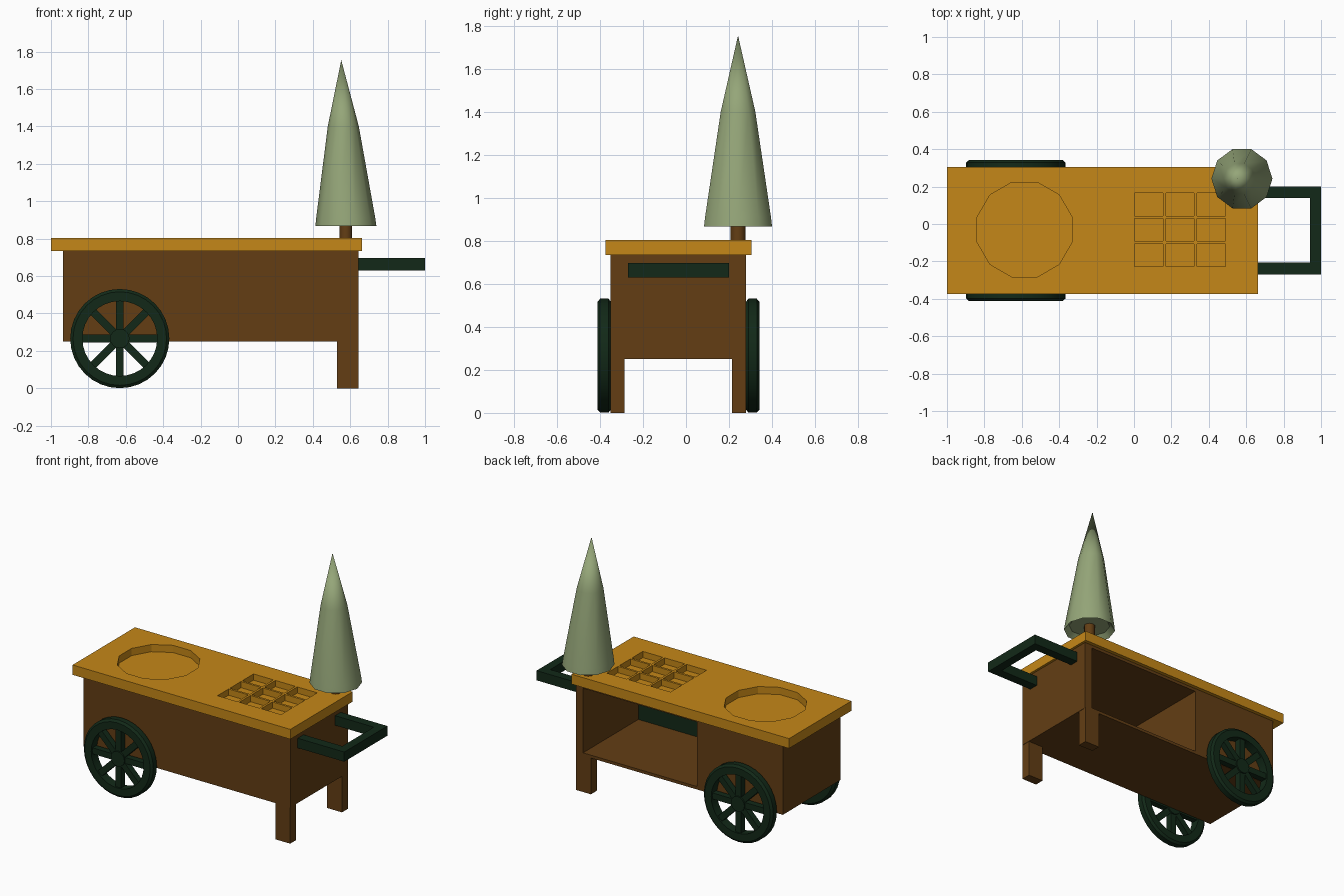
import bpy, bmesh, math
from mathutils import Matrix, Vector

if "Cube" in bpy.data.objects:
    bpy.data.objects.remove(bpy.data.objects["Cube"])


def material(name, rgb):
    m = bpy.data.materials.new(name)
    m.diffuse_color = (*rgb, 1)
    m.use_nodes = True
    m.node_tree.nodes["Principled BSDF"].inputs["Base Color"].default_value = m.diffuse_color
    return m


ORANGE = material("orange_wood", (0.56, 0.245, 0.009))
BROWN = material("brown_wood", (0.125, 0.048, 0.007))
GREEN = material("dark_green", (0.006, 0.022, 0.009))
SAGE = material("sage_cloth", (0.30, 0.38, 0.19))


def add_box(bm, x0, x1, y0, y1, z0, z1):
    mat = Matrix.Translation(((x0 + x1) / 2, (y0 + y1) / 2, (z0 + z1) / 2))
    mat = mat @ Matrix.Diagonal((x1 - x0, y1 - y0, z1 - z0, 1))
    bmesh.ops.create_cube(bm, size=1, matrix=mat)


def finish(name, bm, mat, smooth=False):
    bmesh.ops.recalc_face_normals(bm, faces=bm.faces[:])
    me = bpy.data.meshes.new(name)
    bm.to_mesh(me)
    bm.free()
    me.materials.append(mat)
    ob = bpy.data.objects.new(name, me)
    bpy.context.collection.objects.link(ob)
    if smooth:
        bpy.ops.object.select_all(action='DESELECT')
        ob.select_set(True)
        bpy.context.view_layer.objects.active = ob
        bpy.ops.object.shade_smooth_by_angle(angle=math.radians(40))
    return ob


def box(name, dims, mat):
    bm = bmesh.new()
    add_box(bm, *dims)
    return finish(name, bm, mat)


def cut(ob, cutter):
    mod = ob.modifiers.new("cut", 'BOOLEAN')
    mod.operation = 'DIFFERENCE'
    mod.solver = 'EXACT'
    mod.object = cutter
    bpy.context.view_layer.objects.active = ob
    bpy.ops.object.modifier_apply(modifier=mod.name)
    bpy.data.objects.remove(cutter)


# Cart body, open at the back
body = box("cart_body", (-0.935, 0.645, -0.35, 0.28, 0.25, 0.74), BROWN)
cut(body, box("body_cutter", (-0.28, 0.59, -0.33, 0.4, 0.27, 0.715), BROWN))
box("inner_panel", (-0.279, 0.589, -0.331, -0.323, 0.269, 0.45), GREEN)

# Counter top with a round basin and nine tray pockets
top = box("counter_top", (-1.0, 0.662, -0.375, 0.305, 0.735, 0.803), ORANGE)
bm = bmesh.new()
bmesh.ops.create_cone(bm, cap_ends=True, segments=12, radius1=0.262, radius2=0.262,
                      depth=0.1, matrix=Matrix.Translation((-0.585, -0.03, 0.803))
                      @ Matrix.Rotation(math.radians(15), 4, 'Z'))
for i in range(3):
    for j in range(3):
        x, y = 0.003 + 0.167 * i, -0.228 + 0.136 * j
        add_box(bm, x, x + 0.152, y, y + 0.121, 0.76, 0.85)
cut(top, finish("counter_cutter", bm, ORANGE))

# Legs
for side, y in (("front", -0.35), ("back", 0.215)):
    box(side + "_leg", (0.53, 0.643, y, y + 0.065, 0, 0.26), BROWN)

# Push handle, one U-shaped bar
bm = bmesh.new()
outline = [(0.64, -0.27), (1.0, -0.27), (1.0, 0.2), (0.64, 0.2),
           (0.64, 0.138), (0.94, 0.138), (0.94, -0.205), (0.64, -0.205)]
face = bm.faces.new([bm.verts.new((x, y, 0.63)) for x, y in outline])
ext = bmesh.ops.extrude_face_region(bm, geom=[face])
bmesh.ops.translate(bm, vec=(0, 0, 0.067),
                    verts=[v for v in ext["geom"] if isinstance(v, bmesh.types.BMVert)])
finish("push_handle", bm, GREEN)


# Spoked wheels
def wheel(name, y):
    bm = bmesh.new()
    n, half = 32, 0.032
    section = [(0.2, -half), (0.25, -half), (0.265, -half * 0.6),
               (0.265, half * 0.6), (0.25, half), (0.2, half)]
    rings = []
    for i in range(n):
        a = 2 * math.pi * i / n
        rings.append([bm.verts.new((r * math.cos(a), d, r * math.sin(a))) for r, d in section])
    for i in range(n):
        a, b = rings[i], rings[(i + 1) % n]
        for k in range(len(section)):
            m = (k + 1) % len(section)
            bm.faces.new((a[k], a[m], b[m], b[k]))
    bmesh.ops.create_cone(bm, cap_ends=True, segments=16, radius1=0.052, radius2=0.052,
                          depth=0.06, matrix=Matrix.Rotation(math.pi / 2, 4, 'X'))
    for k in range(8):
        start = len(bm.verts)
        add_box(bm, 0.03, 0.21, -0.021, 0.021, -0.021, 0.021)
        bm.verts.ensure_lookup_table()
        bmesh.ops.rotate(bm, verts=bm.verts[start:], cent=(0, 0, 0),
                         matrix=Matrix.Rotation(k * math.pi / 4, 3, 'Y'))
    bmesh.ops.translate(bm, verts=bm.verts[:], vec=(-0.632, y, 0.266))
    finish(name, bm, GREEN, True)


wheel("front_wheel", -0.38)
wheel("back_wheel", 0.31)

# Folded parasol: pole and a slightly leaning ten-sided canopy, hollow below
bm = bmesh.new()
bmesh.ops.create_cone(bm, cap_ends=True, segments=10, radius1=0.035, radius2=0.035,
                      depth=0.22, matrix=Matrix.Translation((0.577, 0.242, 0.89)))
finish("parasol_pole", bm, BROWN, True)

bm = bmesh.new()
profile = [(0.13, 0.90, 0.577), (0.163, 0.868, 0.577), (0.158, 0.91, 0.576),
           (0.083, 1.4, 0.563)]
rings = []
for r, z, cx in profile:
    rings.append([bm.verts.new((cx + r * math.cos(math.pi * i / 5),
                                0.242 + 1.02 * r * math.sin(math.pi * i / 5), z))
                  for i in range(10)])
apex = bm.verts.new((0.552, 0.242, 1.755))
for i in range(10):
    j = (i + 1) % 10
    for a, b in zip(rings, rings[1:]):
        bm.faces.new((a[i], a[j], b[j], b[i]))
    bm.faces.new((rings[-1][i], rings[-1][j], apex))
bm.faces.new(rings[0])
finish("parasol_canopy", bm, SAGE, True)
